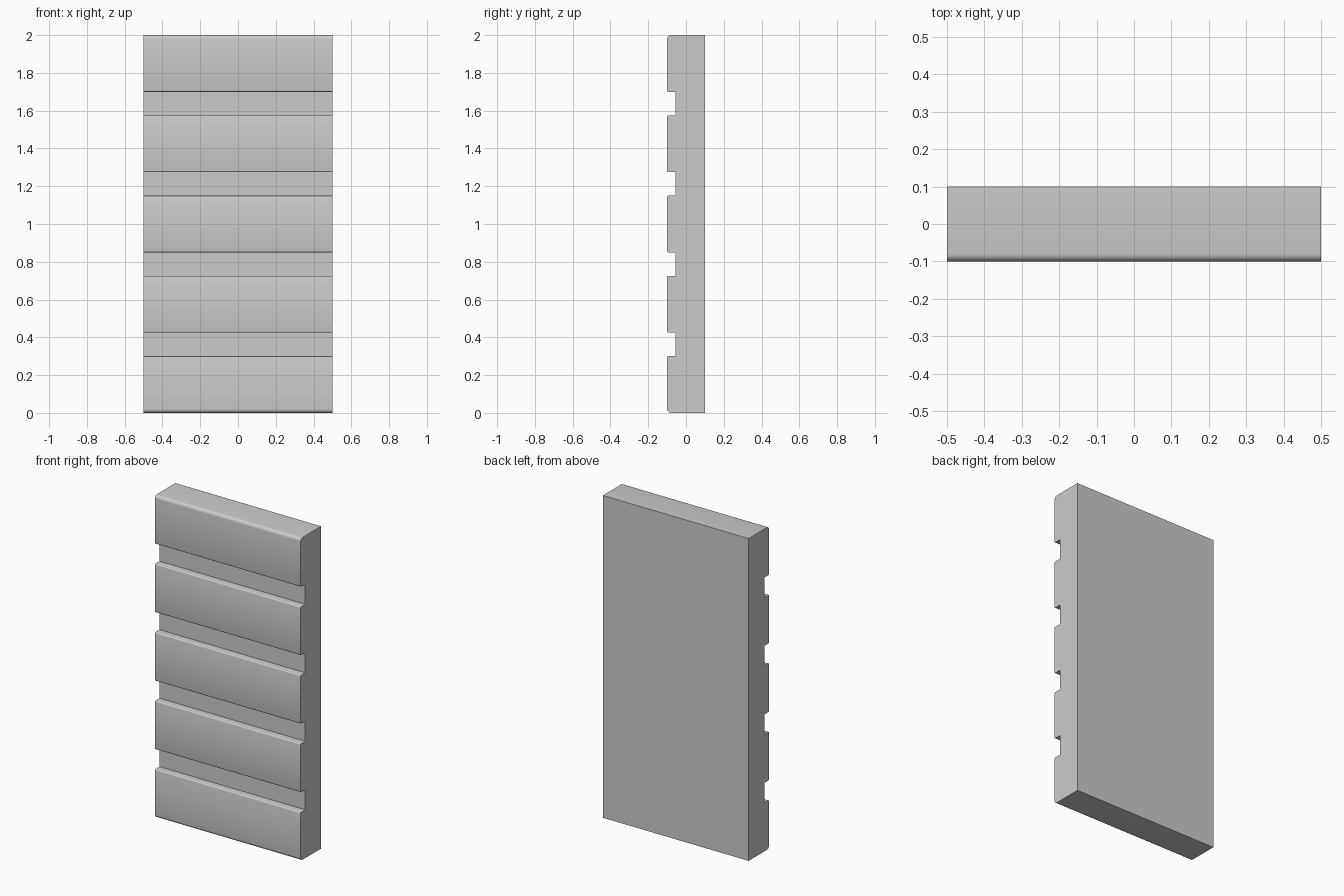
import bpy, bmesh, math

if "Cube" in bpy.data.objects:
    bpy.data.objects.remove(bpy.data.objects["Cube"])

WIDTH, HEIGHT = 1.0, 2.0
FRONT, GROOVE, BACK = -0.1, -0.055, 0.1
PLANK, COUNT = 0.30, 5
PITCH = (HEIGHT - PLANK) / (COUNT - 1)


def rounded(z, r, up, steps):
    """Rounded front corner at height z; up=True for the top of a plank."""
    pts = []
    for i in range(steps + 1):
        a = math.pi / 2 * i / steps
        if up:
            pts.append((FRONT + r - r * math.cos(a), z - r + r * math.sin(a)))
        else:
            pts.append((FRONT + r - r * math.sin(a), z + r - r * math.cos(a)))
    return pts


# Side profile: flat back, raised planks on the front with grooves between
profile = [(BACK, 0.0)]
for i in range(COUNT):
    z0 = i * PITCH
    z1 = z0 + PLANK
    first, last = i == 0, i == COUNT - 1
    if not first:
        profile.append((GROOVE, z0))
    profile += rounded(z0, 0.02 if first else 0.006, False, 5 if first else 3)
    profile += rounded(z1, 0.02 if last else 0.006, True, 5 if last else 3)
    if not last:
        profile.append((GROOVE, z1))
profile.append((BACK, HEIGHT))

# Extrude the profile across the width
bm = bmesh.new()
face = bm.faces.new([bm.verts.new((-WIDTH / 2, y, z)) for y, z in profile])
ext = bmesh.ops.extrude_face_region(bm, geom=[face])
moved = [g for g in ext["geom"] if isinstance(g, bmesh.types.BMVert)]
bmesh.ops.translate(bm, verts=moved, vec=(WIDTH, 0, 0))
bmesh.ops.recalc_face_normals(bm, faces=bm.faces)
mesh = bpy.data.meshes.new("grooved_wall_panel")
bm.to_mesh(mesh)
bm.free()
panel = bpy.data.objects.new("grooved_wall_panel", mesh)
bpy.context.collection.objects.link(panel)

# Smooth the rounded edges, keep the grooves crisp
bpy.context.view_layer.objects.active = panel
panel.select_set(True)
bpy.ops.object.shade_smooth_by_angle(angle=math.radians(35))
